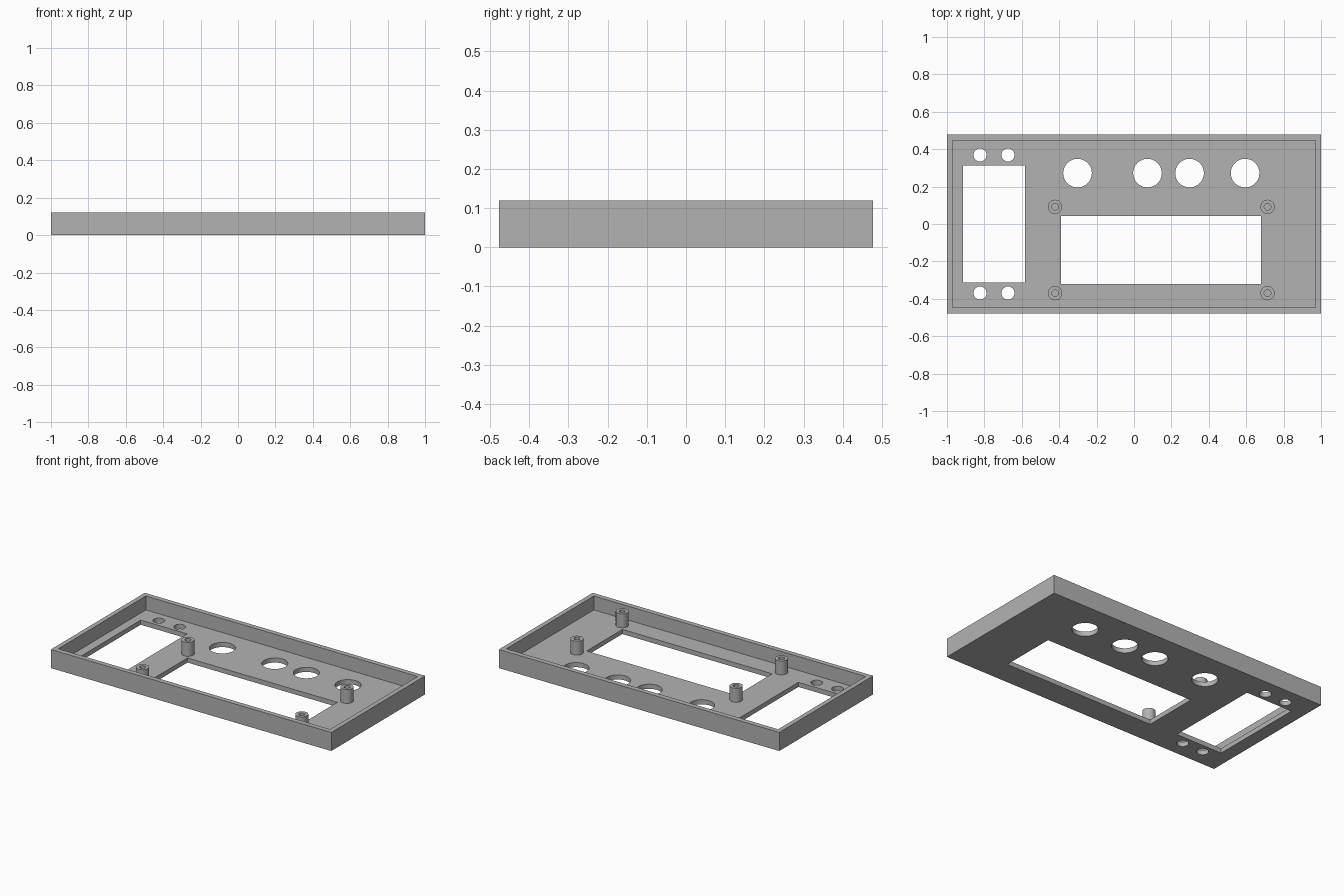
import bpy
import bmesh
from mathutils import Matrix, Vector

default = bpy.data.objects.get("Cube")
if default:
    bpy.data.objects.remove(default, do_unlink=True)

HEIGHT, FLOOR = 0.12, 0.03

grey = bpy.data.materials.new("plain grey")
grey.use_nodes = True
colour = (0.45, 0.45, 0.45, 1)
grey.diffuse_color = colour
grey.node_tree.nodes["Principled BSDF"].inputs["Base Color"].default_value = colour


def add_box(bm, x0, x1, y0, y1, z0, z1):
    size = Matrix.Diagonal((x1 - x0, y1 - y0, z1 - z0, 1))
    centre = Matrix.Translation(((x0 + x1) / 2, (y0 + y1) / 2, (z0 + z1) / 2))
    bmesh.ops.create_cube(bm, size=1, matrix=centre @ size)


def add_cylinder(bm, x, y, radius, z0, z1):
    bmesh.ops.create_cone(bm, cap_ends=True, segments=48, radius1=radius, radius2=radius,
                          depth=z1 - z0, matrix=Matrix.Translation((x, y, (z0 + z1) / 2)))


def make_object(name, bm):
    mesh = bpy.data.meshes.new(name)
    bm.to_mesh(mesh)
    bm.free()
    mesh.materials.append(grey)
    obj = bpy.data.objects.new(name, mesh)
    bpy.context.collection.objects.link(obj)
    return obj


def cut(target, cutter):
    mod = target.modifiers.new("cut", "BOOLEAN")
    mod.operation = "DIFFERENCE"
    mod.solver = "EXACT"
    mod.object = cutter
    bpy.context.view_layer.objects.active = target
    bpy.ops.object.modifier_apply(modifier=mod.name)
    bpy.data.objects.remove(cutter, do_unlink=True)


def smooth(obj):
    bpy.ops.object.select_all(action="DESELECT")
    obj.select_set(True)
    bpy.context.view_layer.objects.active = obj
    bpy.ops.object.shade_smooth_by_angle(angle=0.6)


# Open tray with a thin rim wall
bm = bmesh.new()
add_box(bm, -1, 1, -0.478, 0.478, 0, HEIGHT)
tray = make_object("panel_tray", bm)
bm = bmesh.new()
add_box(bm, -0.97, 0.97, -0.446, 0.446, FLOOR, HEIGHT + 0.1)
cut(tray, make_object("cavity_cutter", bm))

# Openings through the floor: two windows, four large holes, four screw holes
bm = bmesh.new()
LOW, TOP = -0.05, FLOOR + 0.05
add_box(bm, -0.914, -0.583, -0.312, 0.314, LOW, TOP)
add_box(bm, -0.39, 0.679, -0.321, 0.042, LOW, TOP)
for x in (-0.302, 0.072, 0.297, 0.594):
    add_cylinder(bm, x, 0.272, 0.0765, LOW, TOP)
for x in (-0.823, -0.674):
    for y in (-0.369, 0.369):
        add_cylinder(bm, x, y, 0.035, LOW, TOP)
cut(tray, make_object("opening_cutter", bm))
smooth(tray)

# Hollow standoff posts, turned from a wall profile
for side, x in (("right", -0.422), ("left", 0.714)):
    for end, y in (("front", -0.37), ("back", 0.092)):
        bm = bmesh.new()
        profile = [(0.038, FLOOR), (0.038, HEIGHT), (0.018, HEIGHT), (0.018, FLOOR + 0.001), (0, FLOOR + 0.001)]
        verts = [bm.verts.new((r, 0, z)) for r, z in profile]
        edges = [bm.edges.new(pair) for pair in zip(verts, verts[1:])]
        bmesh.ops.spin(bm, geom=verts + edges, cent=Vector(), axis=(0, 0, 1),
                       angle=6.283185307, steps=32)
        bmesh.ops.remove_doubles(bm, verts=bm.verts, dist=0.0001)
        bmesh.ops.recalc_face_normals(bm, faces=bm.faces)
        # The open tube must face outward on its outer wall
        wall = max(bm.faces, key=lambda f: f.calc_center_median().xy.length)
        if wall.normal.dot(wall.calc_center_median()) < 0:
            bmesh.ops.reverse_faces(bm, faces=bm.faces)
        post = make_object(f"{end}_{side}_post", bm)
        post.location = (x, y, 0)
        smooth(post)
